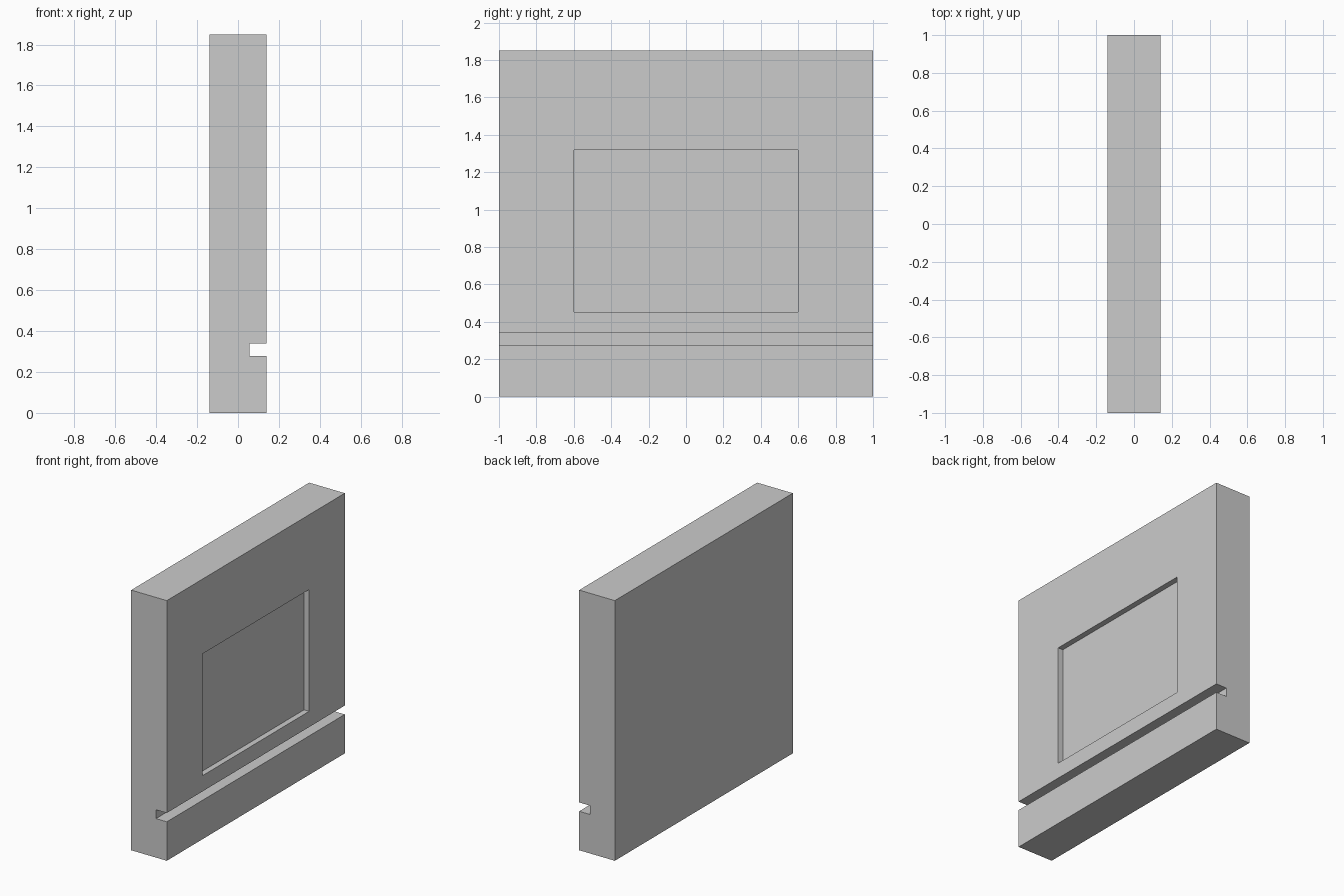
import bpy

if "Cube" in bpy.data.objects:
    bpy.data.objects.remove(bpy.data.objects["Cube"])


def box(name, x, y, z):
    """Axis-aligned box from (min, max) ranges."""
    bpy.ops.mesh.primitive_cube_add(size=1)
    ob = bpy.context.object
    ob.name = name
    for v in ob.data.vertices:
        v.co = [lo + (c + 0.5) * (hi - lo) for c, (lo, hi) in zip(v.co, (x, y, z))]
    return ob


# Upright panel
panel = box("panel", (-0.14, 0.14), (-1, 1), (0, 1.85))

# Cutters: full-width slot and shallow rectangular recess on the +x face
cutters = [
    box("slot_cutter", (0.055, 0.3), (-1.1, 1.1), (0.277, 0.34)),
    box("recess_cutter", (0.1, 0.3), (-0.6, 0.6), (0.452, 1.318)),
]
for cutter in cutters:
    cutter.hide_render = True
    cutter.display_type = 'WIRE'
    mod = panel.modifiers.new(cutter.name, 'BOOLEAN')
    mod.operation = 'DIFFERENCE'
    mod.solver = 'EXACT'
    mod.object = cutter

# Bake the cuts and remove the helpers
bpy.context.view_layer.objects.active = panel
for cutter in cutters:
    bpy.ops.object.modifier_apply(modifier=cutter.name)
    bpy.data.objects.remove(cutter)
